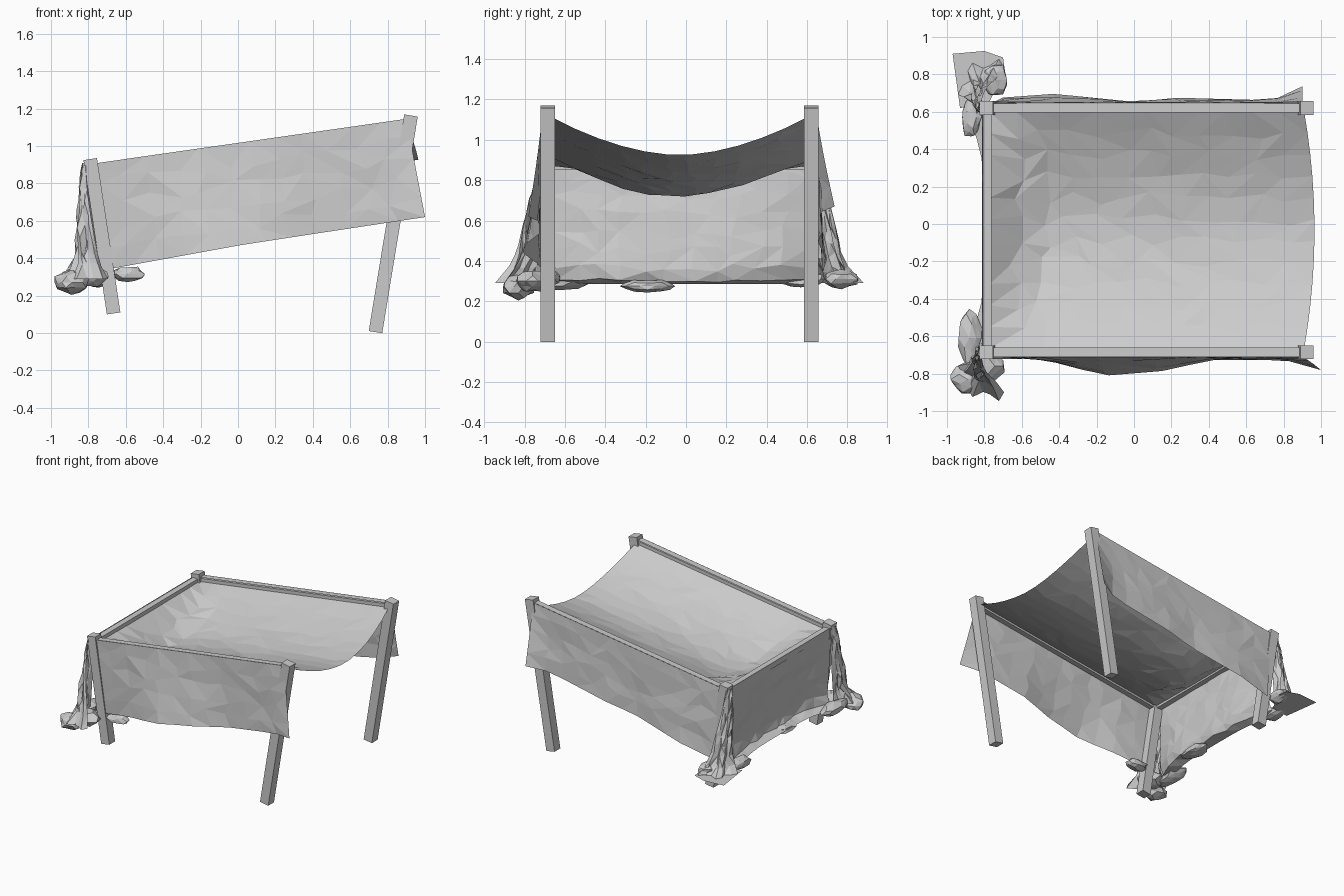
import bpy, bmesh, math, random
from mathutils import Vector, Matrix

if "Cube" in bpy.data.objects:
    bpy.data.objects.remove(bpy.data.objects["Cube"])
random.seed(4)


def lerp(a, b, t):
    return a + (b - a) * t


def sample(pts, t):
    """Piecewise-linear interpolation through (key, value) pairs."""
    for (a, va), (b, vb) in zip(pts, pts[1:]):
        if t <= b:
            return lerp(va, vb, max(0, (t - a) / (b - a)))
    return pts[-1][1]


def finish(bm, name):
    me = bpy.data.meshes.new(name)
    bm.to_mesh(me)
    bm.free()
    ob = bpy.data.objects.new(name, me)
    bpy.context.collection.objects.link(ob)
    return ob


def beam(name, a, b, w):
    """Square bar between two points."""
    a, b = Vector(a), Vector(b)
    d = (b - a).normalized()
    side = Vector((0, 1, 0)) if abs(d.y) < .9 else Vector((1, 0, 0))
    n = d.cross(side).normalized()
    rot = Matrix((side, n, d)).transposed().to_4x4()
    bm = bmesh.new()
    bmesh.ops.create_cube(bm, size=1, matrix=Matrix.Translation((a + b) / 2) @ rot
                          @ Matrix.Diagonal((w, w, (b - a).length, 1)))
    bmesh.ops.recalc_face_normals(bm, faces=bm.faces)
    return finish(bm, name)


def sheet(name, f, nu, nv, jit):
    """Faceted cloth grid from f(u, v); interior points are crumpled."""
    bm = bmesh.new()
    rows = []
    for j in range(nv + 1):
        row = []
        for i in range(nu + 1):
            inside = 0 < i < nu and 0 < j < nv
            du = random.uniform(-.3, .3) / nu if inside else 0
            dv = random.uniform(-.3, .3) / nv if inside else 0
            p = Vector(f(i / nu + du, j / nv + dv))
            k = jit if inside else 0
            row.append(bm.verts.new(p + Vector([random.uniform(-k, k) for _ in range(3)])))
        rows.append(row)
    for r, s in zip(rows, rows[1:]):
        for i in range(nu):
            a, b, c, d = r[i], r[i + 1], s[i + 1], s[i]
            tris = ((a, b, c), (a, c, d)) if random.random() < .5 else ((a, b, d), (b, c, d))
            for t in tris:
                bm.faces.new(t)
    return finish(bm, name)


def heap(name, loc, scale):
    """Crumpled lump of gathered cloth."""
    bm = bmesh.new()
    bmesh.ops.create_icosphere(bm, subdivisions=2, radius=1)
    for v in bm.verts:
        v.co *= random.uniform(.75, 1.04)
        v.co = Vector(loc) + v.co * Vector(scale)
    return finish(bm, name)


def rail_z(x):
    return .905 + (x + .78) * .143


FY, BY = -.685, .62   # front and back frame lines

# Splayed posts and the three top rails
for nm, y in (("front", FY), ("back", BY)):
    beam(nm + "_right_post", (.735, y, .005), (.925, y, 1.163), .073)
    beam(nm + "_left_post", (-.665, y, .105), (-.79, y, .93), .073)
    beam(nm + "_rail", (-.78, y, rail_z(-.78) - .03), (.91, y, rail_z(.91) - .03), .042)
    # Cloth strip lying over the rail
    sheet(nm + "_rail_cover", lambda u, v, y=y: (lerp(-.78, .90, u), lerp(y - .025, y + .025, v),
                                                 rail_z(lerp(-.78, .90, u))), 6, 1, 0)
beam("left_rail", (-.785, FY, .875), (-.785, BY, .875), .045)


# Sagging top cloth, open at the right end
def canopy(u, v):
    w = 2 * v - 1
    x = lerp(-.77, .91 + .055 * (1 - w * w), u)
    sag = .195 * min(1, (u / .16)) ** .7
    return x, lerp(FY + .02, BY - .02, v), rail_z(x) - .035 - sag * (1 - abs(w) ** 1.8)


sheet("top_cloth", canopy, 12, 11, .004)

# Long side drapes
HEM = [(0, .34), (.42, .47), (.65, .53), (1, .62)]
FRONT_OUT = [(0, .0), (.12, .01), (.32, .10), (.5, .075), (.66, .015), (.9, .015), (1, .07)]
BACK_OUT = [(0, .03), (.17, .05), (.45, .005), (.56, .03), (.9, .015), (1, .09)]


def side_drape(y, sgn, out, x_end, lift):
    def f(u, v):
        x = lerp(lerp(-.77, .90, u), lerp(-.70, x_end, u), v)
        top = rail_z(lerp(-.77, .9, u))
        hem = sample(HEM, u) + lift * u
        return x, y + sgn * (.026 + sample(out, u) * v ** 1.2), lerp(top, hem, v)
    return f


sheet("front_drape", side_drape(FY, -1, FRONT_OUT, 1.0, 0), 12, 5, .006)
sheet("back_drape", side_drape(BY, 1, BACK_OUT, .90, .05), 12, 5, .006)

# Left end drape, leaning inward and turning out flat at the hem
END_X = [(0, -.812), (.4, -.765), (.72, -.72), (.85, -.715), (1, -.80)]
END_Z = [(0, .90), (.4, .62), (.72, .38), (.85, .31), (1, .285)]


def end_drape(u, v):
    w = 2 * u - 1
    pull = abs(w) ** 4 * v * .10
    return (sample(END_X, v) - pull, -.03 + w * (.64 - .03 * v),
            sample(END_Z, v) + .03 * v * (1 - v) * math.sin(u * 9))


sheet("left_end_drape", end_drape, 11, 8, .008)

# Gathered folds at the two left corners, hanging close and spreading at the hem
FOLD_R = [(0, .043), (.5, .075), (.85, .085), (1, .14)]
FOLD_OUT = [(0, 0), (.45, .035), (.85, .07), (1, .10)]


def corner(y, s):
    def f(u, v):
        ang = math.radians(lerp(lerp(125, 55, v), 240, u))
        r = sample(FOLD_R, v) * (1 + .22 * v * math.sin(u * 20))
        return (lerp(-.79, -.775, v) + r * math.cos(ang),
                y + s * (r * math.sin(ang) + sample(FOLD_OUT, v)), lerp(.91, .29, v))
    return f


sheet("front_corner_folds", corner(FY, -1), 11, 9, .010)
sheet("back_corner_folds", corner(BY, 1), 11, 9, .010)

# Cloth heaped at hem level
heap("front_heap_outer", (-.89, -.83, .27), (.11, .09, .065))
heap("front_heap_inner", (-.80, -.76, .30), (.11, .10, .06))
heap("front_heap_side", (-.88, -.61, .30), (.07, .17, .05))
heap("front_heap_right", (-.59, -.67, .315), (.10, .06, .045))
heap("back_heap", (-.74, .77, .31), (.07, .10, .05))
heap("back_heap_side", (-.87, .57, .31), (.06, .12, .05))
heap("hem_lump", (-.74, -.19, .275), (.07, .14, .035))

# Flat spread corner of the cloth at the back left
bm = bmesh.new()
flap = [(-.97, .91), (-.93, .62), (-.78, .64), (-.69, .82), (-.70, .89), (-.80, .925)]
bm.faces.new([bm.verts.new((x, y, .285)) for x, y in flap])
finish(bm, "back_flap")
